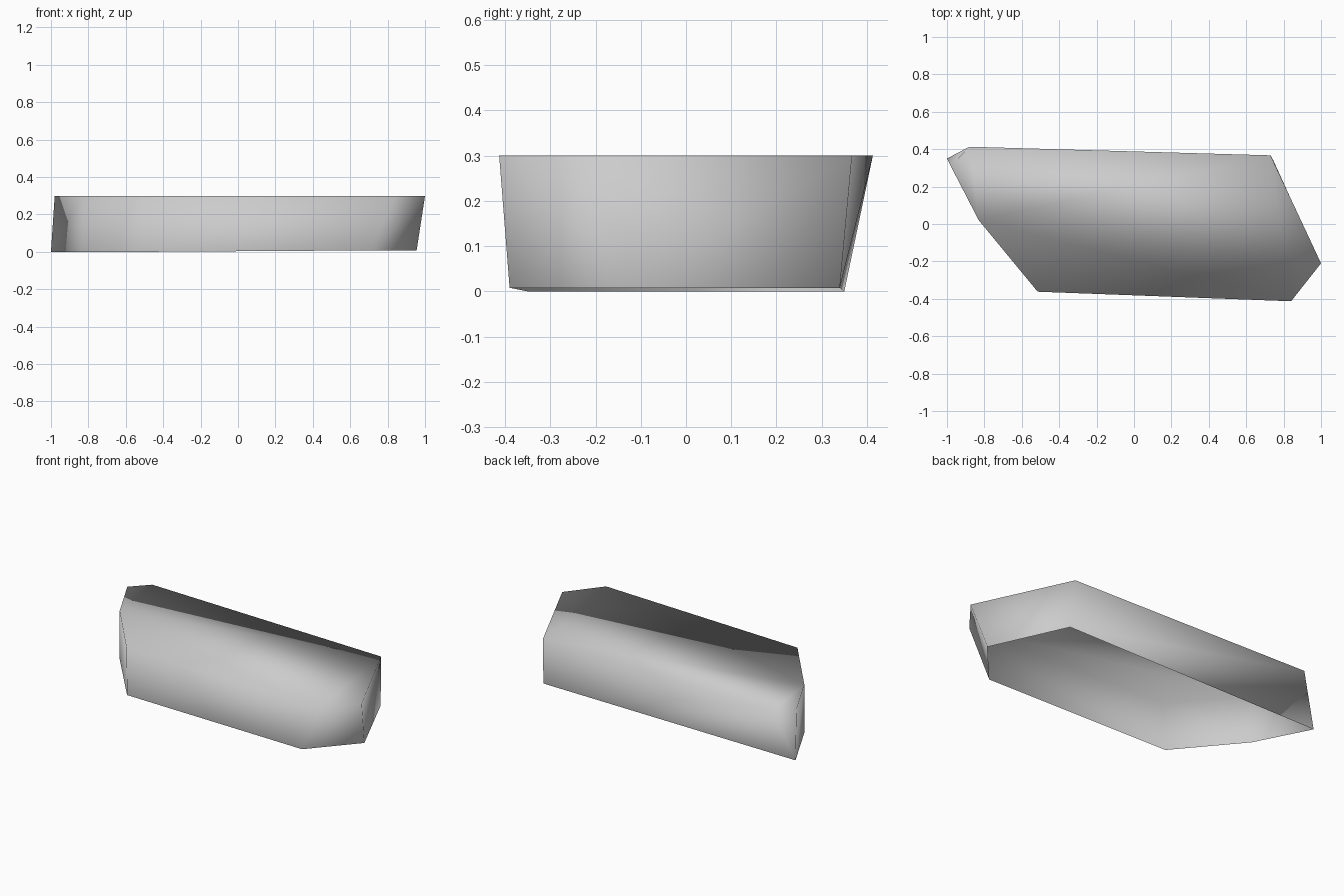
import bpy
import bmesh

cube = bpy.data.objects.get("Cube")
if cube:
    bpy.data.objects.remove(cube)

# Plain grey material
grey = bpy.data.materials.new("plain_grey")
grey.use_nodes = True
colour = (0.6, 0.6, 0.6, 1)
grey.diffuse_color = colour
grey.node_tree.nodes["Principled BSDF"].inputs["Base Color"].default_value = colour

# Outlines, counter-clockwise; the last two upper corners share one lower corner
HEIGHT = 0.3
upper = [(-0.98, 0.31), (-0.83, 0.02), (-0.515, -0.362), (0.84, -0.413),
         (1.0, -0.21), (0.73, 0.367), (-0.88, 0.413)]
lower = [(-1.0, 0.35), (-0.83, 0.02), (-0.52, -0.35), (0.715, -0.39),
         (0.955, -0.12), (0.745, 0.34)]

bm = bmesh.new()
top = [bm.verts.new((x, y, HEIGHT)) for x, y in upper]
bottom = [bm.verts.new((x, y, 0.008 if x > 0 else 0)) for x, y in lower]

# Top cap; the underside stays open
bm.faces.new(top)

# Side walls, with a triangular chamfer at the pointed corner
n = len(lower)
for i in range(n):
    bm.faces.new((bottom[i], bottom[(i + 1) % n], top[i + 1], top[i]))
bm.faces.new((bottom[0], top[0], top[-1]))

for face in bm.faces:
    face.smooth = True

mesh = bpy.data.meshes.new("open_tray_shell")
bm.to_mesh(mesh)
bm.free()
mesh.materials.append(grey)
shell = bpy.data.objects.new("open_tray_shell", mesh)
bpy.context.collection.objects.link(shell)
